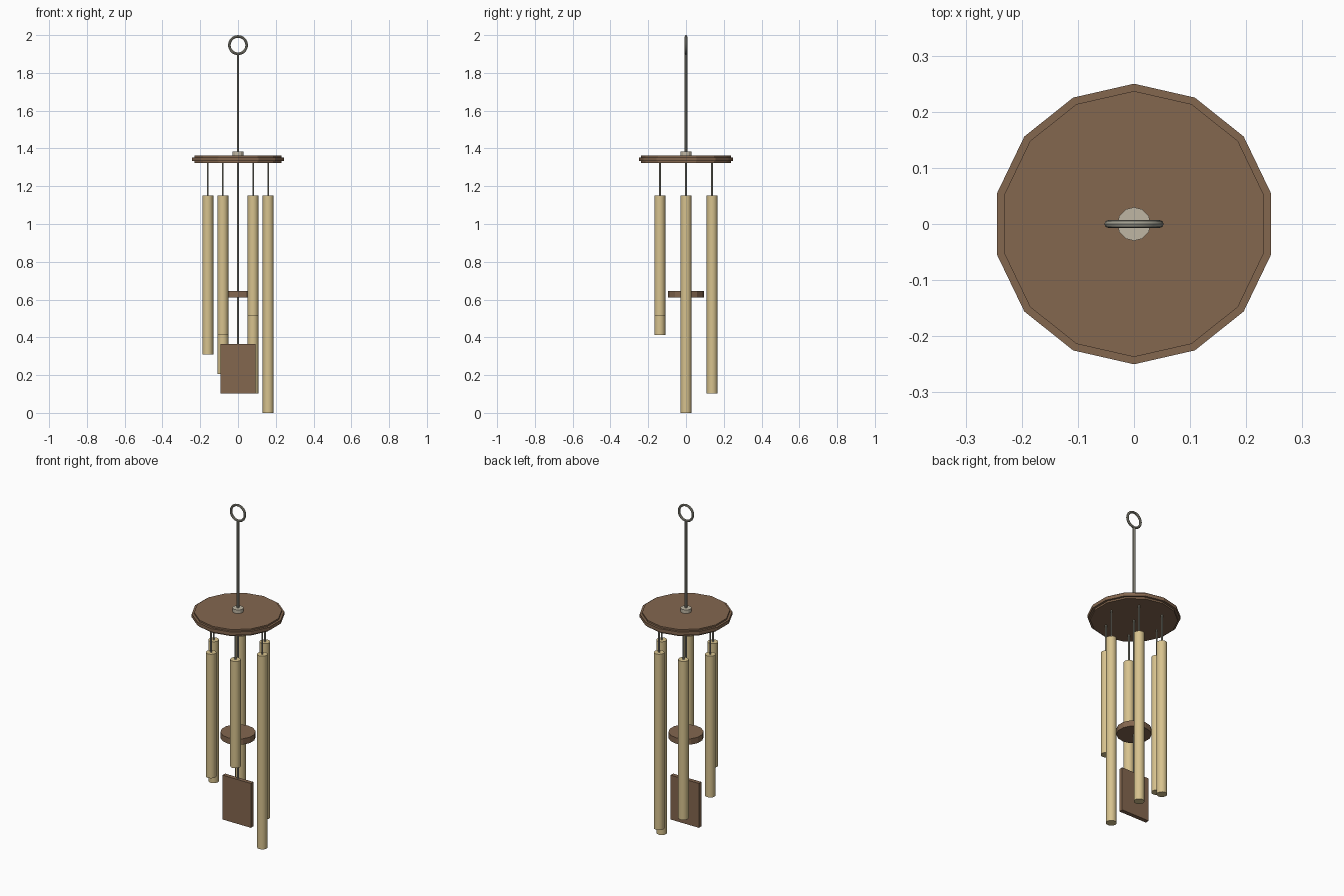
import bpy
from math import radians, cos, sin, pi

if "Cube" in bpy.data.objects:
    bpy.data.objects.remove(bpy.data.objects["Cube"], do_unlink=True)


def material(name, rgb):
    m = bpy.data.materials.new(name)
    m.use_nodes = True
    m.diffuse_color = (*rgb, 1)
    m.node_tree.nodes["Principled BSDF"].inputs["Base Color"].default_value = (*rgb, 1)
    return m


WOOD = material("brown wood", (0.23, 0.135, 0.078))
BRASS = material("pale brass", (0.68, 0.54, 0.27))
METAL = material("grey metal", (0.34, 0.33, 0.27))
HUB = material("light metal", (0.52, 0.47, 0.37))


def finish(name, mat, smooth=False):
    ob = bpy.context.object
    ob.name = name
    ob.data.materials.append(mat)
    if smooth:
        bpy.ops.object.shade_smooth_by_angle(angle=radians(40))
    return ob


def cylinder(name, mat, radius, low, high, sides, x=0, y=0, smooth=False):
    bpy.ops.mesh.primitive_cylinder_add(vertices=sides, radius=radius, depth=high - low,
                                        location=(x, y, (low + high) / 2))
    return finish(name, mat, smooth)


# Hanging ring and rod
bpy.ops.mesh.primitive_torus_add(major_radius=0.046, minor_radius=0.007, major_segments=20,
                                 minor_segments=8, location=(0, 0, 1.947),
                                 rotation=(pi / 2, 0, 0))
finish("hanging_ring", METAL, True)
cylinder("hanging_rod", METAL, 0.007, 1.38, 1.903, 6, smooth=False)
cylinder("hub", HUB, 0.03, 1.355, 1.383, 12)

# Top plate with a protruding rim
cylinder("top_plate", WOOD, 0.237, 1.323, 1.362, 14)
cylinder("top_plate_rim", WOOD, 0.25, 1.333, 1.353, 14)

# Six tubes on strings, each shorter than the last
for i in range(6):
    x, y = 0.16 * cos(i * pi / 3), 0.16 * sin(i * pi / 3)
    cylinder(f"tube_{i + 1}", BRASS, 0.029, 0.103 * i, 1.15, 12, x, y, True)
    cylinder(f"tube_string_{i + 1}", METAL, 0.005, 1.14, 1.325, 6, x, y)

# Centre string, striker and wind sail
cylinder("centre_string", METAL, 0.005, 0.36, 1.325, 6)
cylinder("striker", WOOD, 0.095, 0.61, 0.645, 14)
bpy.ops.mesh.primitive_cube_add(size=1, location=(0, 0, 0.234))
bpy.context.object.scale = (0.186, 0.024, 0.264)
bpy.ops.object.transform_apply(location=False, rotation=False, scale=True)
finish("wind_sail", WOOD)
